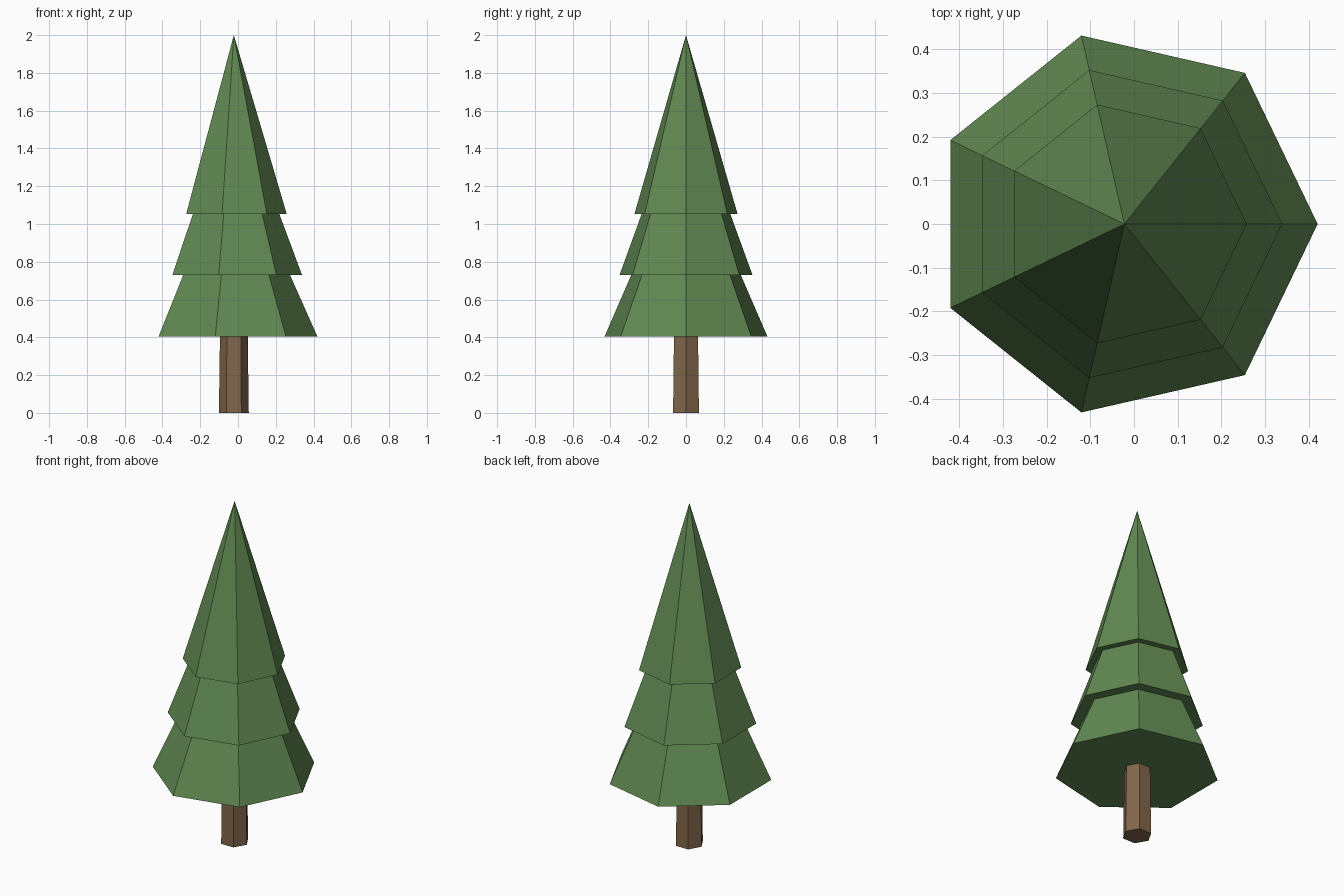
import bpy, math

if "Cube" in bpy.data.objects:
    bpy.data.objects.remove(bpy.data.objects["Cube"])

AXIS_X = -0.022  # seven-sided tiers are offset so the bounds are centred


def material(name, rgb):
    mat = bpy.data.materials.new(name)
    mat.diffuse_color = (*rgb, 1.0)
    mat.use_nodes = True
    mat.node_tree.nodes["Principled BSDF"].inputs["Base Color"].default_value = mat.diffuse_color
    return mat


def cone(name, sides, r_bottom, r_top, z_bottom, z_top, mat):
    # Rotated so that one corner points along +x
    bpy.ops.mesh.primitive_cone_add(
        vertices=sides, radius1=r_bottom, radius2=r_top, depth=z_top - z_bottom,
        location=(AXIS_X, 0, (z_bottom + z_top) / 2), rotation=(0, 0, -math.pi / 2))
    obj = bpy.context.object
    obj.name = name
    obj.data.materials.append(mat)
    return obj


bark = material("bark", (0.22, 0.135, 0.07))
needles = material("needles", (0.12, 0.25, 0.085))

# Trunk: slightly tapered hexagonal post
cone("trunk", 6, 0.079, 0.073, 0.0, 0.45, bark)

# Foliage: three nested seven-sided cones
tiers = [("lower_branches", 0.442, 0.405, 1.40),
         ("middle_branches", 0.361, 0.73, 1.70),
         ("upper_branches", 0.28, 1.053, 2.0)]
for name, radius, z_bottom, z_top in tiers:
    cone(name, 7, radius, 0.0, z_bottom, z_top, needles)
